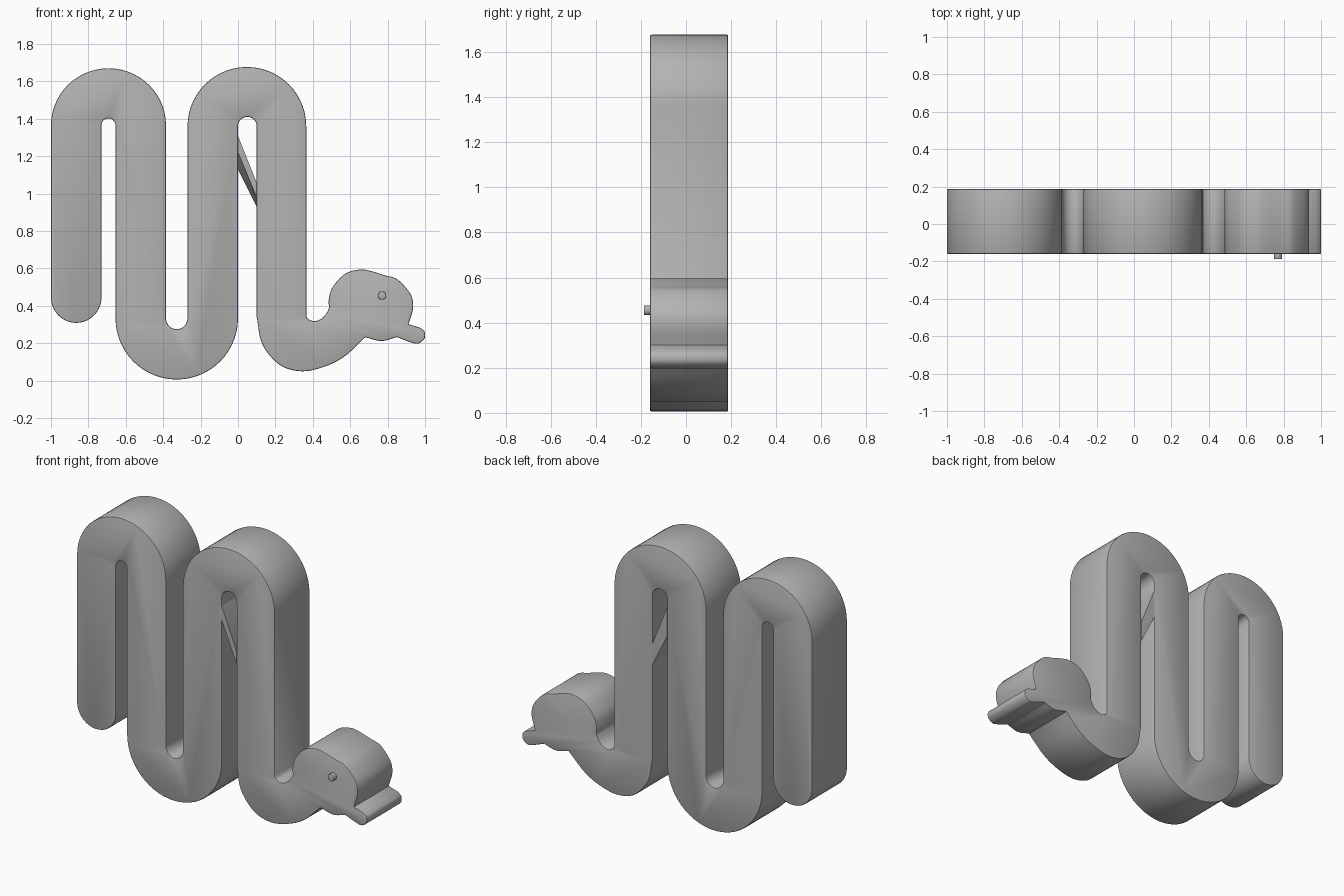
import bpy, bmesh
from math import sin, cos, pi, radians
from mathutils import Vector

if "Cube" in bpy.data.objects:
    bpy.data.objects.remove(bpy.data.objects["Cube"])

FRONT, BACK = -0.16, 0.187

grey = bpy.data.materials.new("plain grey")
grey.use_nodes = True
colour = (0.45, 0.45, 0.45, 1)
grey.diffuse_color = colour
grey.node_tree.nodes["Principled BSDF"].inputs["Base Color"].default_value = colour


def arch(x0, x1, z, height, up=True, steps=28):
    """Half ellipse from x0 to x1, bulging up or down from height z."""
    cx, rx, sign = (x0 + x1) / 2, (x0 - x1) / 2, 1 if up else -1
    return [(cx + rx * cos(pi * i / steps), z + sign * height * sin(pi * i / steps))
            for i in range(steps + 1)]


def smooth(points, steps=6):
    """Catmull-Rom curve through the points."""
    p = [Vector(q) for q in points]
    p = [2 * p[0] - p[1]] + p + [2 * p[-1] - p[-2]]
    out = []
    for a, b, c, d in zip(p, p[1:], p[2:], p[3:]):
        for i in range(steps):
            t = i / steps
            out.append(tuple(0.5 * (2 * b + (c - a) * t + (2 * a - 5 * b + 4 * c - d) * t ** 2
                                    + (3 * b - a - 3 * c + d) * t ** 3)))
    return out + [tuple(p[-2])]


def prism(name, outline, y0, y1, rim=0.0):
    """Extrude an x-z outline from y0 to y1, easing the rims of both faces."""
    clean = []
    for q in outline:
        if not clean or (Vector(q) - Vector(clean[-1])).length > 0.001:
            clean.append(q)
    bm = bmesh.new()
    face = bm.faces.new([bm.verts.new((x, y0, z)) for x, z in clean])
    solid = bmesh.ops.extrude_face_region(bm, geom=[face], use_keep_orig=True)
    for v in [g for g in solid["geom"] if isinstance(g, bmesh.types.BMVert)]:
        v.co.y = y1
    bmesh.ops.recalc_face_normals(bm, faces=bm.faces)
    if rim:
        edges = [e for e in bm.edges if abs(e.verts[0].co.y - e.verts[1].co.y) < 1e-5]
        bmesh.ops.bevel(bm, geom=edges, offset=rim, segments=2, profile=0.5, affect='EDGES')
    mesh = bpy.data.meshes.new(name)
    bm.to_mesh(mesh)
    bm.free()
    mesh.materials.append(grey)
    obj = bpy.data.objects.new(name, mesh)
    bpy.context.collection.objects.link(obj)
    bpy.ops.object.select_all(action='DESELECT')
    obj.select_set(True)
    bpy.context.view_layer.objects.active = obj
    bpy.ops.object.shade_smooth_by_angle(angle=radians(35))
    return obj


# Upper side of the coils, from the tail to the neck
outline = arch(-1.0, -0.385, 1.365, 0.305)
outline += arch(-0.385, -0.27, 0.335, 0.06, up=False)
outline += arch(-0.27, 0.365, 1.36, 0.317)

# Neck, crown and face
outline += smooth([(0.365, 0.345), (0.377, 0.328), (0.414, 0.318), (0.457, 0.34), (0.486, 0.388),
                   (0.484, 0.425), (0.503, 0.495), (0.57, 0.57), (0.65, 0.594), (0.703, 0.588),
                   (0.783, 0.564), (0.853, 0.541), (0.922, 0.463), (0.936, 0.388), (0.912, 0.302)])
# Tongue
outline += smooth([(0.976, 0.282), (0.998, 0.26), (0.997, 0.225), (0.967, 0.2), (0.933, 0.202),
                   (0.848, 0.233)])
# Chin and the small mouth notch
outline += smooth([(0.848, 0.233), (0.767, 0.212), (0.68, 0.232)])

# Underside of the coils, back to the tail
outline += smooth([(0.68, 0.232), (0.57, 0.13), (0.463, 0.075), (0.34, 0.05), (0.222, 0.085),
                   (0.13, 0.195), (0.1, 0.34)])
outline += arch(0.1, 0.0, 1.36, 0.05)
outline += arch(0.0, -0.655, 0.333, 0.327, up=False)
outline += arch(-0.655, -0.73, 1.365, 0.037)
outline += arch(-0.73, -1.0, 0.445, 0.136, up=False)
prism("snake_body", outline, FRONT, BACK, rim=0.007)

# Eye stud
eye = [(0.77 + 0.022 * cos(pi * i / 12), 0.455 + 0.022 * sin(pi * i / 12)) for i in range(24)]
prism("eye", eye, -0.187, FRONT + 0.01, rim=0.004)

# Slanted web across the gap, deeper towards the back
web = prism("gap_web", [(0.0, 1.31), (0.1, 1.06), (0.1, 0.98), (0.0, 1.22)], FRONT, BACK)
for v in web.data.vertices:
    if v.co.y > 0 and v.co.z < 1.25 and abs(v.co.z - 1.06) > 0.01:
        v.co.z -= 0.09 if v.co.x < 0.05 else 0.05
